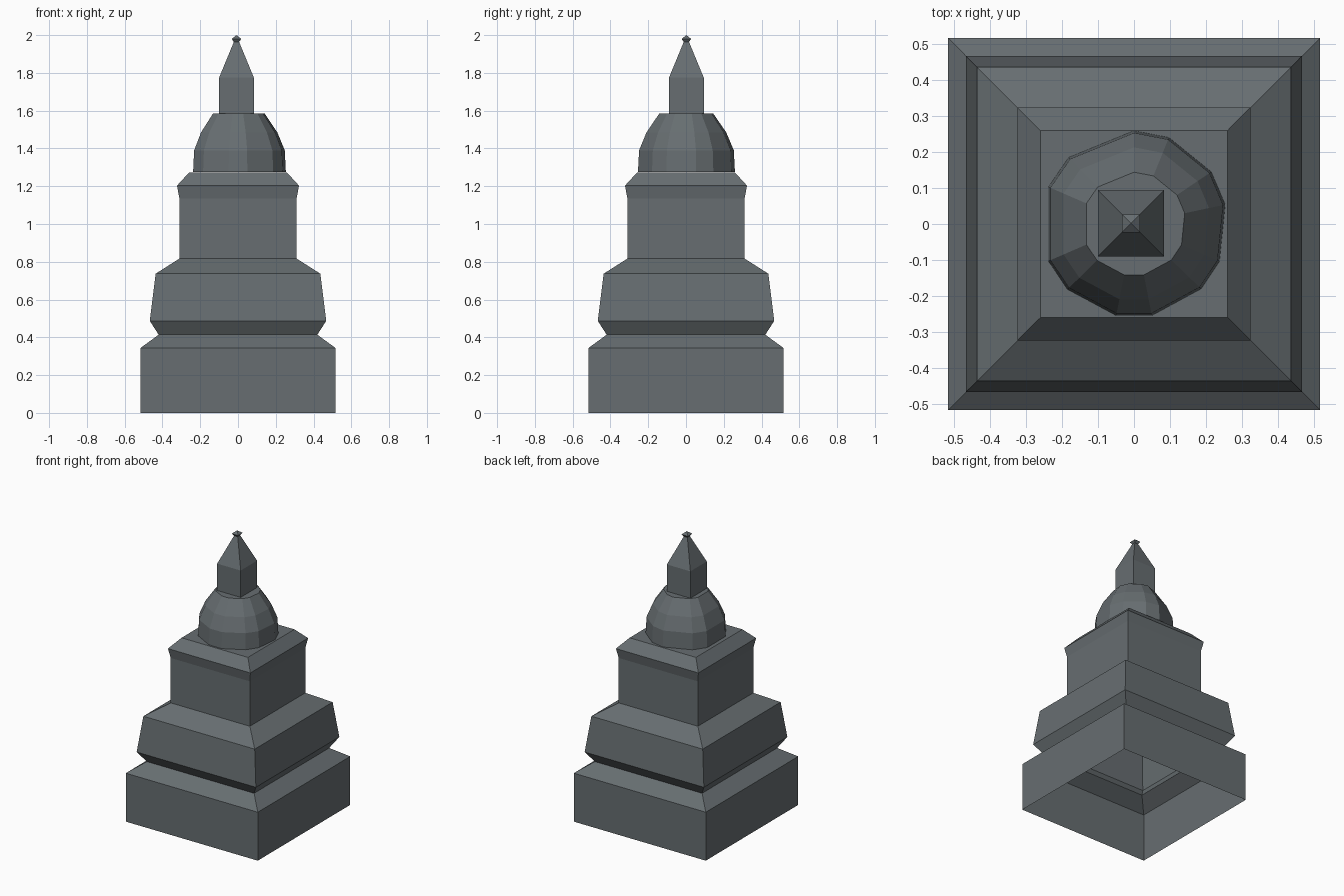
import bpy, bmesh, math

if "Cube" in bpy.data.objects:
    bpy.data.objects.remove(bpy.data.objects["Cube"])

stone = bpy.data.materials.new("dark grey stone")
stone.diffuse_color = (0.135, 0.155, 0.165, 1)
stone.use_nodes = True
stone.node_tree.nodes["Principled BSDF"].inputs["Base Color"].default_value = stone.diffuse_color


def loft(name, angles, profile, centre=(0, 0), tip=None, cap=True):
    """Stack rings of (radius, z) over the given angles; close with a tip or flat cap."""
    bm = bmesh.new()
    rings = [[bm.verts.new((centre[0] + r * math.cos(math.radians(a)),
                            centre[1] + r * math.sin(math.radians(a)), z))
              for a in angles] for r, z in profile]
    n = len(angles)
    for low, high in zip(rings, rings[1:]):
        for i in range(n):
            j = (i + 1) % n
            bm.faces.new((low[i], low[j], high[j], high[i]))
    if tip is not None:
        top = bm.verts.new((*centre, tip))
        for i in range(n):
            bm.faces.new((rings[-1][i], rings[-1][(i + 1) % n], top))
    elif cap:
        bm.faces.new(rings[-1])
    mesh = bpy.data.meshes.new(name)
    bm.to_mesh(mesh)
    bm.free()
    mesh.materials.append(stone)
    obj = bpy.data.objects.new(name, mesh)
    bpy.context.collection.objects.link(obj)
    return obj


SQUARE = (45, 135, 225, 315)


def square(profile):
    """Turn half-widths into corner radii."""
    return [(h * math.sqrt(2), z) for h, z in profile]


# Stepped square pedestal, hollow and open underneath
loft("pedestal", SQUARE, square([
    (0.517, 0), (0.517, 0.343), (0.42, 0.414), (0.467, 0.487), (0.436, 0.737),
    (0.31, 0.817), (0.31, 1.135), (0.323, 1.203), (0.26, 1.272)]))

# Rough twelve-sided dome
DOME = (12, 34, 68, 90, 134.5, 156.6, 203.4, 224.5, 259, 281, 316, 336.4)
loft("dome", DOME, [(0.259, 1.276), (0.253, 1.39), (0.213, 1.485), (0.144, 1.585)])

# Square spire with a small finial, slightly off centre
loft("spire", SQUARE, square([
    (0.092, 1.583), (0.092, 1.775), (0.014, 1.964), (0.025, 1.98)]),
    centre=(-0.008, 0.002), tip=2.0)
